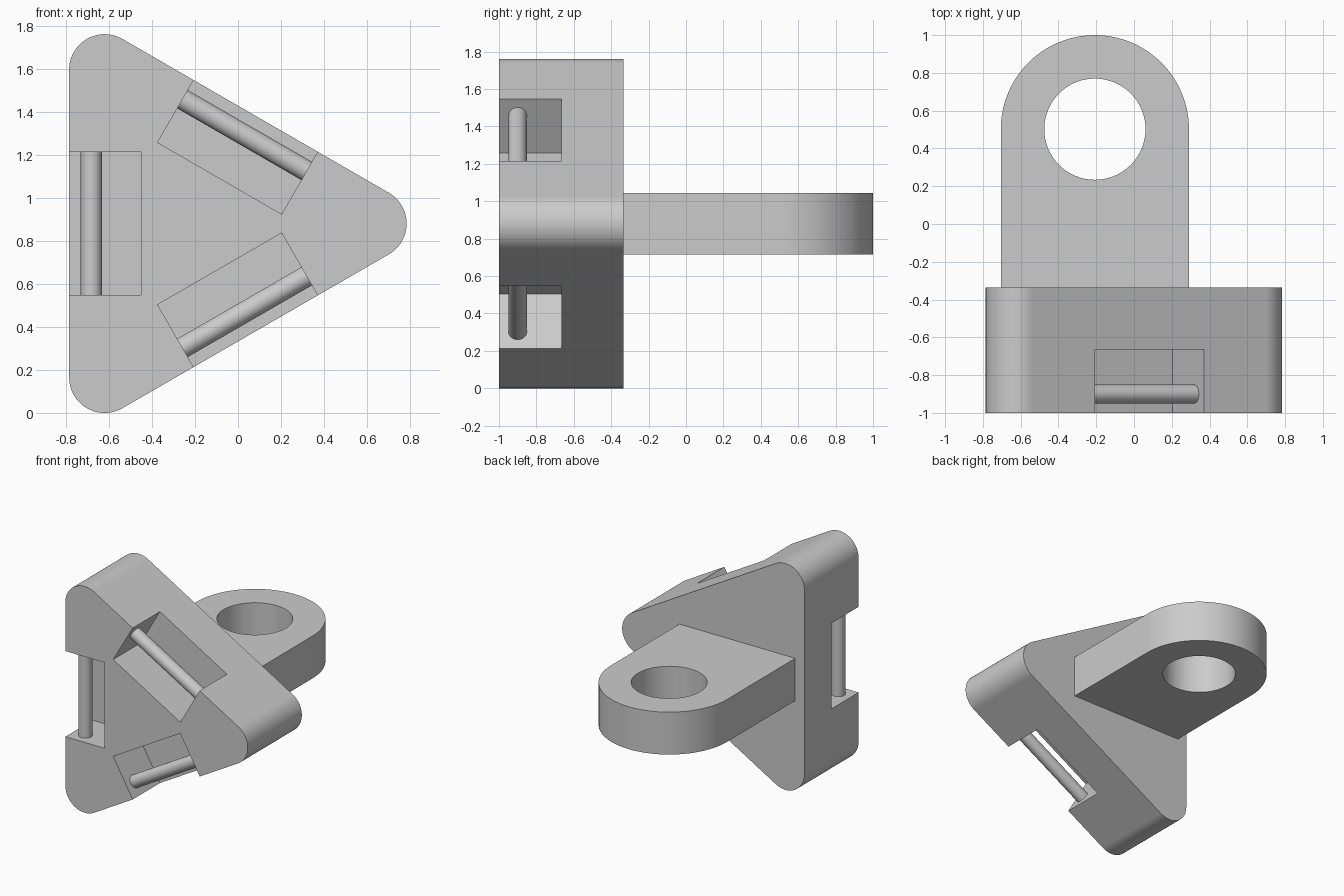
import bpy, bmesh, math
from mathutils import Vector

if "Cube" in bpy.data.objects:
    bpy.data.objects.remove(bpy.data.objects["Cube"], do_unlink=True)

CX, CZ = -0.207, 0.88           # centre of the triangular block
FRONT, BACK = -1.0, -0.335      # block depth range
CORNER_R = 0.165
SIDES = [math.radians(a) for a in (60, 180, 300)]

grey = bpy.data.materials.new("light grey")
grey.use_nodes = True
grey.diffuse_color = (0.6, 0.6, 0.6, 1)
grey.node_tree.nodes["Principled BSDF"].inputs["Base Color"].default_value = (0.6, 0.6, 0.6, 1)


def arc(cx, cy, r, start, end, n):
    return [(cx + r * math.cos(start + (end - start) * i / n),
             cy + r * math.sin(start + (end - start) * i / n)) for i in range(n + 1)]


def prism(name, profile, low, high, axis):
    """Extrude a 2D profile along y (profile in x, z) or z (profile in x, y)."""
    place = (lambda p, d: (p[0], d, p[1])) if axis == "y" else (lambda p, d: (p[0], p[1], d))
    bm = bmesh.new()
    face = bm.faces.new([bm.verts.new(place(p, low)) for p in profile])
    ext = bmesh.ops.extrude_face_region(bm, geom=[face])
    move = Vector(place((0, 0), high - low))
    bmesh.ops.translate(bm, vec=move, verts=[v for v in ext["geom"] if isinstance(v, bmesh.types.BMVert)])
    bmesh.ops.recalc_face_normals(bm, faces=bm.faces)
    mesh = bpy.data.meshes.new(name)
    bm.to_mesh(mesh)
    bm.free()
    mesh.materials.append(grey)
    obj = bpy.data.objects.new(name, mesh)
    bpy.context.collection.objects.link(obj)
    return obj


def activate(obj):
    bpy.ops.object.select_all(action="DESELECT")
    obj.select_set(True)
    bpy.context.view_layer.objects.active = obj


def cut(obj, cutter):
    cutter.hide_render = True
    activate(obj)
    mod = obj.modifiers.new("cut", "BOOLEAN")
    mod.operation, mod.solver, mod.object = "DIFFERENCE", "EXACT", cutter
    bpy.ops.object.modifier_apply(modifier=mod.name)
    bpy.data.objects.remove(cutter, do_unlink=True)


def smooth(obj):
    activate(obj)
    bpy.ops.object.shade_smooth_by_angle(angle=math.radians(30))
    mod = obj.modifiers.new("flat sides", "WEIGHTED_NORMAL")
    mod.keep_sharp = True


def local(angle, out, along):
    """Point in x, z given its distance outward from the centre and along a side."""
    c, s = math.cos(angle), math.sin(angle)
    return (CX + out * c - along * s, CZ + out * s + along * c)


# Rounded triangular block
outline = []
for angle in (0, math.radians(120), math.radians(240)):
    x, z = local(angle, 0.826, 0)
    outline += arc(x, z, CORNER_R, angle - math.pi / 3, angle + math.pi / 3, 20)
block = prism("triangular_block", outline, FRONT, BACK, "y")

# Open pocket in the middle of each side
for angle in SIDES:
    corners = [local(angle, o, a) for o, a in
               ((0.243, -0.333), (0.7, -0.333), (0.7, 0.333), (0.243, 0.333))]
    cut(block, prism("pocket_cutter", corners, FRONT - 0.1, -0.665, "y"))
smooth(block)

# Rod spanning each pocket
for i, angle in enumerate(SIDES):
    x, z = local(angle, 0.475, 0)
    axis = Vector((-math.sin(angle), 0, math.cos(angle)))
    bpy.ops.mesh.primitive_cylinder_add(vertices=32, radius=0.049, depth=0.69, location=(x, -0.9, z))
    rod = bpy.context.object
    rod.name = f"pocket_rod_{i + 1}"
    rod.rotation_mode = "QUATERNION"
    rod.rotation_quaternion = axis.to_track_quat("Z", "Y")
    rod.data.materials.append(grey)
    smooth(rod)

# Rear lug with rounded end and vertical hole
HALF, EYE_Y = 0.498, 0.502
lug_outline = [(CX - HALF, BACK - 0.05), (CX + HALF, BACK - 0.05)]
lug_outline += arc(CX, EYE_Y, HALF, 0, math.pi, 48)
lug = prism("rear_lug", lug_outline, 0.715, 1.045, "z")
hole = arc(CX, EYE_Y, 0.268, 0, math.tau, 64)[:-1]
cut(lug, prism("hole_cutter", hole, 0.5, 1.3, "z"))
smooth(lug)
